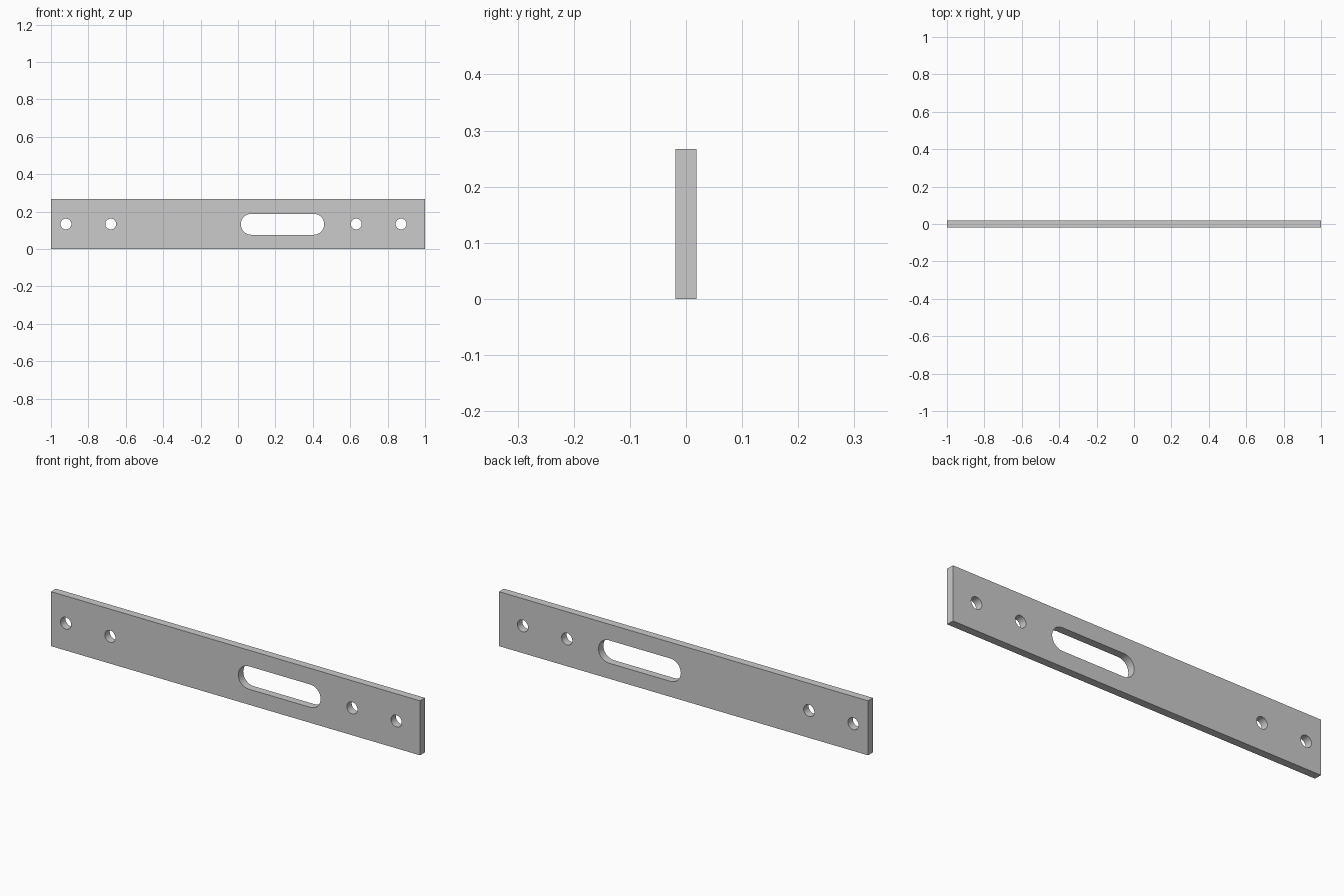
import bpy, bmesh
from math import pi, cos, sin, radians

if "Cube" in bpy.data.objects:
    bpy.data.objects.remove(bpy.data.objects["Cube"])

HEIGHT, THICK = 0.267, 0.038
MID = HEIGHT / 2


def slot(x0, x1, z, r, n=16):
    """Outline of a slot with round ends; x0 == x1 gives a circle."""
    pts = []
    for cx, start in ((x1, -pi / 2), (x0, pi / 2)):
        last = n if x0 == x1 else n + 1
        for i in range(last):
            a = start + pi * i / n
            pts.append((cx + r * cos(a), z + r * sin(a)))
    return pts


# Plate outline, long slot and two pairs of bolt holes
loops = [[(-1, 0), (1, 0), (1, HEIGHT), (-1, HEIGHT)],
         slot(0.071, 0.405, 0.132, 0.056)]
loops += [slot(x, x, MID, 0.029) for x in (-0.92, -0.68, 0.632, 0.872)]

bm = bmesh.new()
for pts in loops:
    vs = [bm.verts.new((x, -THICK / 2, z)) for x, z in pts]
    for a, b in zip(vs, vs[1:] + vs[:1]):
        bm.edges.new((a, b))

# Fill the front face around the holes, then extrude to the back
bmesh.ops.triangle_fill(bm, edges=bm.edges[:], use_beauty=True, normal=(0, -1, 0))
ext = bmesh.ops.extrude_face_region(bm, geom=bm.faces[:], use_keep_orig=True)
moved = [g for g in ext["geom"] if isinstance(g, bmesh.types.BMVert)]
bmesh.ops.translate(bm, verts=moved, vec=(0, THICK, 0))
bmesh.ops.recalc_face_normals(bm, faces=bm.faces[:])

mesh = bpy.data.meshes.new("slotted_plate")
bm.to_mesh(mesh)
bm.free()
plate = bpy.data.objects.new("slotted_plate", mesh)
bpy.context.collection.objects.link(plate)

# Smooth hole walls, sharp plate edges
bpy.context.view_layer.objects.active = plate
plate.select_set(True)
bpy.ops.object.shade_smooth_by_angle(angle=radians(30))
